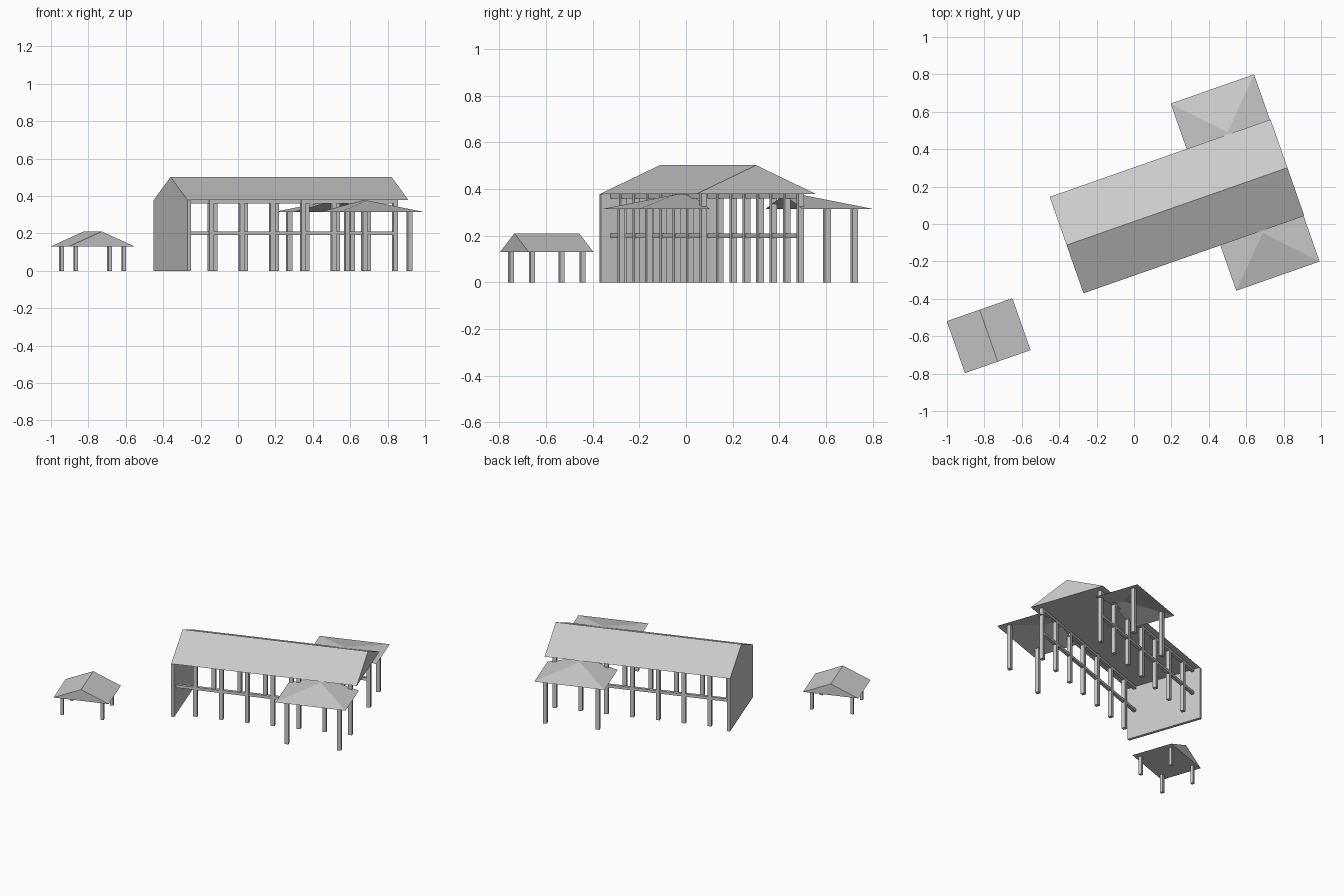
import bpy, bmesh, math
from mathutils import Matrix

cube = bpy.data.objects.get("Cube")
if cube:
    bpy.data.objects.remove(cube, do_unlink=True)

grey = bpy.data.materials.new("light_grey")
grey.use_nodes = True
grey.diffuse_color = (0.6, 0.6, 0.6, 1)
grey.node_tree.nodes["Principled BSDF"].inputs["Base Color"].default_value = (0.6, 0.6, 0.6, 1)

TURN = Matrix.Rotation(math.radians(19.3), 4, 'Z')
HALL = Matrix.Translation((0.23, 0.094, 0)) @ TURN
SHELTER = Matrix.Translation((-0.777, -0.597, 0)) @ TURN


def finish(name, bm, frame):
    mesh = bpy.data.meshes.new(name)
    bm.to_mesh(mesh)
    bm.free()
    mesh.materials.append(grey)
    ob = bpy.data.objects.new(name, mesh)
    ob.matrix_world = frame
    bpy.context.collection.objects.link(ob)
    return ob


def box(name, frame, x, y, z):
    """Box given by its (low, high) range on each axis."""
    bm = bmesh.new()
    bmesh.ops.create_cube(bm, size=1)
    for v in bm.verts:
        v.co = [r[0] if c < 0 else r[1] for c, r in zip(v.co, (x, y, z))]
    return finish(name, bm, frame)


def post(name, frame, x, y, top, width):
    h = width / 2
    return box(name, frame, (x - h, x + h), (y - h, y + h), (0, top))


def gable_roof(name, frame, length, span, eave, ridge):
    """Closed triangular prism with its ridge along local x."""
    bm = bmesh.new()
    profile = [(-span / 2, eave), (span / 2, eave), (0, ridge)]
    face = bm.faces.new([bm.verts.new((-length / 2, y, z)) for y, z in profile])
    out = bmesh.ops.extrude_face_region(bm, geom=[face])
    moved = [g for g in out["geom"] if isinstance(g, bmesh.types.BMVert)]
    bmesh.ops.translate(bm, vec=(length, 0, 0), verts=moved)
    bmesh.ops.recalc_face_normals(bm, faces=bm.faces)
    return finish(name, bm, frame)


def porch_roof(name, frame, side):
    """Thin roof, hipped on the outer end and open towards the hall."""
    lo, hi, mid = 0.15, 0.622, 0.386
    inner, apex, outer = 0.21, 0.285, 0.53
    eave, ridge = 0.315, 0.376
    bm = bmesh.new()
    p = lambda x, y, z: bm.verts.new((x, side * y, z))
    a, b = p(lo, outer, eave), p(hi, outer, eave)
    c, d = p(lo, inner, eave), p(hi, inner, eave)
    tip, end = p(mid, apex, ridge), p(mid, inner, ridge)
    for corners in ((a, b, tip), (a, tip, end, c), (b, d, end, tip)):
        face = bm.faces.new(corners)
        face.normal_update()
        if face.normal.z < 0:
            face.normal_flip()
    return finish(name, bm, frame)


# Main hall: roof and solid end wall
EAVE = 0.378
gable_roof("hall_roof", HALL, 1.251, 0.546, EAVE, 0.502)
box("end_wall", HALL, (-0.6255, -0.605), (-0.273, 0.273), (0, EAVE))

for side, label in ((-1, "front"), (1, "back")):
    # Hall columns with a middle rail and a top beam
    row = side * 0.22
    for i in range(7):
        post(f"{label}_column_{i + 1}", HALL, -0.475 + 0.174 * i, row, EAVE, 0.026)
    for part, z in (("rail", (0.19, 0.21)), ("top_beam", (0.36, EAVE))):
        box(f"{label}_{part}", HALL, (-0.605, 0.582), (row - 0.01, row + 0.01), z)

    # Side porch
    porch_roof(f"{label}_porch_roof", HALL, side)
    for i, x in enumerate((0.21, 0.565)):
        post(f"{label}_porch_post_{i + 1}", HALL, x, side * 0.467, 0.327, 0.026)

# Small separate shelter, its ridge across the hall direction
gable_roof("shelter_roof", SHELTER @ Matrix.Rotation(math.pi / 2, 4, 'Z'), 0.294, 0.372, 0.13, 0.21)
for x in (-0.136, 0.136):
    for y in (-0.114, 0.114):
        name = ("front" if y < 0 else "back") + ("_left" if x > 0 else "_right")
        post(f"shelter_{name}_post", SHELTER, x, y, 0.13, 0.02)
